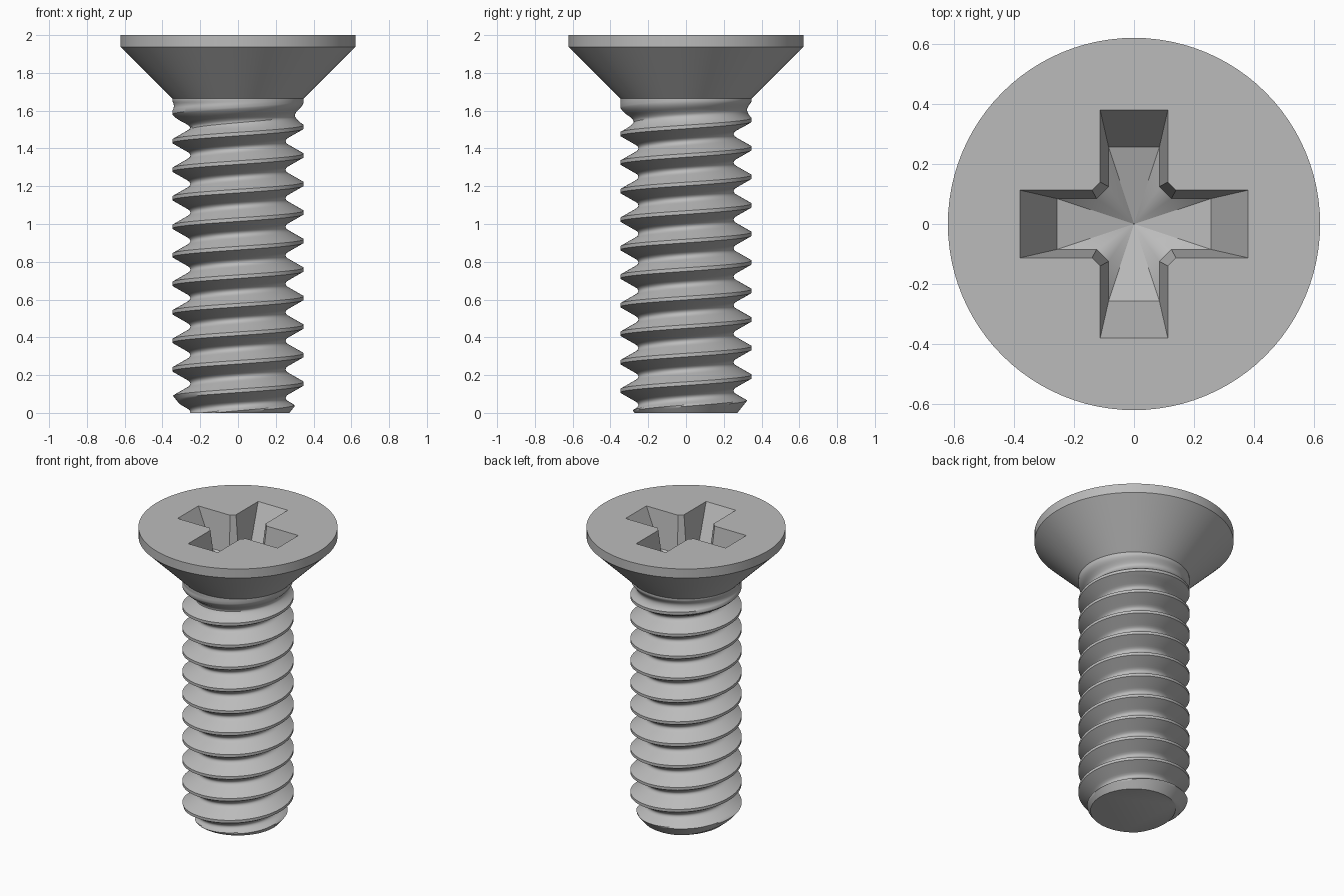
import bpy, bmesh, math

old = bpy.data.objects.get("Cube")
if old:
    bpy.data.objects.remove(old, do_unlink=True)

STEEL = (0.5, 0.5, 0.5, 1)
SEGMENTS = 96
PITCH = 0.151
CREST_Z = 0.155        # height of a crest on the +x side
CREST_R = 0.348
NECK_Z = 1.665         # where shank meets head
RIM_R = 0.622

steel = bpy.data.materials.new("steel_grey")
steel.use_nodes = True
steel.diffuse_color = STEEL
steel.node_tree.nodes["Principled BSDF"].inputs["Base Color"].default_value = STEEL


def finish(bm, name, angle):
    """Turn a bmesh into a named, shaded object."""
    bmesh.ops.recalc_face_normals(bm, faces=bm.faces)
    mesh = bpy.data.meshes.new(name)
    bm.to_mesh(mesh)
    bm.free()
    mesh.materials.append(steel)
    obj = bpy.data.objects.new(name, mesh)
    bpy.context.collection.objects.link(obj)
    bpy.ops.object.select_all(action='DESELECT')
    obj.select_set(True)
    bpy.context.view_layer.objects.active = obj
    bpy.ops.object.shade_smooth_by_angle(angle=math.radians(angle))
    return obj


def bridge(bm, low, high):
    """Join two closed rings of equal length with quads."""
    n = len(low)
    for i in range(n):
        j = (i + 1) % n
        bm.faces.new((low[i], low[j], high[j], high[i]))


# Thread section: distance from crest centre, radius
SECTION = [(0, CREST_R), (0.0095, CREST_R), (0.0525, 0.272),
           (0.06, 0.26), (0.068, 0.254), (PITCH / 2, 0.252)]


def thread_radius(z, turn):
    """Radius of the threaded surface, with run-out and tip chamfer."""
    d = (z - CREST_Z - PITCH * turn) % PITCH
    d = min(d, PITCH - d)
    r = SECTION[-1][1]
    for (d0, r0), (d1, r1) in zip(SECTION, SECTION[1:]):
        if d0 <= d <= d1:
            r = r0 + (r1 - r0) * (d - d0) / (d1 - d0)
            break
    fade = min(max((z - 1.51) / 0.14, 0), 1)
    r += (CREST_R - r) * fade
    return min(r, 0.272 + 0.8 * z)


# Threaded shank: rows follow the helix, so each turn meets the next
flank = [0.0095 + 0.043 * i / 6 for i in range(7)]
half = flank + [d for d, r in SECTION[3:]]
offsets = half + [PITCH - d for d in reversed(half[:-1])]
rows = [CREST_Z + PITCH * k + d for k in range(-3, 12) for d in offsets]

bm = bmesh.new()
columns = []
for j in range(SEGMENTS):
    turn = j / SEGMENTS
    a = 2 * math.pi * turn
    column = []
    for row in rows:
        z = min(max(row + PITCH * turn, 0), NECK_Z)
        r = thread_radius(z, turn)
        column.append(bm.verts.new((r * math.cos(a), r * math.sin(a), z)))
    columns.append(column)
for j in range(SEGMENTS):
    left = columns[j]
    right = columns[(j + 1) % SEGMENTS]
    shift = len(offsets) if j == SEGMENTS - 1 else 0
    for i in range(len(rows) - 1 - shift):
        bm.faces.new((left[i], right[i + shift], right[i + shift + 1], left[i + 1]))
bmesh.ops.remove_doubles(bm, verts=bm.verts, dist=0.0002)
loose = [v for v in bm.verts if not v.link_faces]
bmesh.ops.delete(bm, geom=loose, context='VERTS')
tip = [e for e in bm.edges if e.is_boundary and all(v.co.z < 0.001 for v in e.verts)]
bmesh.ops.contextual_create(bm, geom=tip)
finish(bm, "threaded_shank", 38)

# Countersunk head: cone and rim
bm = bmesh.new()
rings = []
for r, z in [(CREST_R, NECK_Z), (RIM_R, 1.937), (RIM_R, 2)]:
    rings.append([bm.verts.new((r * math.cos(2 * math.pi * i / SEGMENTS),
                                r * math.sin(2 * math.pi * i / SEGMENTS), z))
                  for i in range(SEGMENTS)])
bridge(bm, rings[0], rings[1])
bridge(bm, rings[1], rings[2])


def cross(length, width, corner, z):
    """Cross outline with chamfered inner corners, one arm per quarter turn."""
    arm = [(corner, -width), (length, -width), (length, width), (corner, width)]
    points = []
    for c, s in [(1, 0), (0, 1), (-1, 0), (0, -1)]:
        points += [bm.verts.new((x * c - y * s, x * s + y * c, z)) for x, y in arm]
    return points


# Cross drive recess: tapered walls and a shallow conical floor
mouth = cross(0.381, 0.113, 0.14, 2)
floor = cross(0.258, 0.085, 0.125, 1.75)
bridge(bm, mouth, floor)
centre = bm.verts.new((0, 0, 1.67))
for i in range(len(floor)):
    bm.faces.new((floor[i], floor[(i + 1) % len(floor)], centre))

# Flat top around the recess
edges = [bm.edges.get((loop[i - 1], loop[i]))
         for loop in (rings[2], mouth) for i in range(len(loop))]
bmesh.ops.triangle_fill(bm, edges=edges, use_beauty=True)
finish(bm, "countersunk_head", 30)
